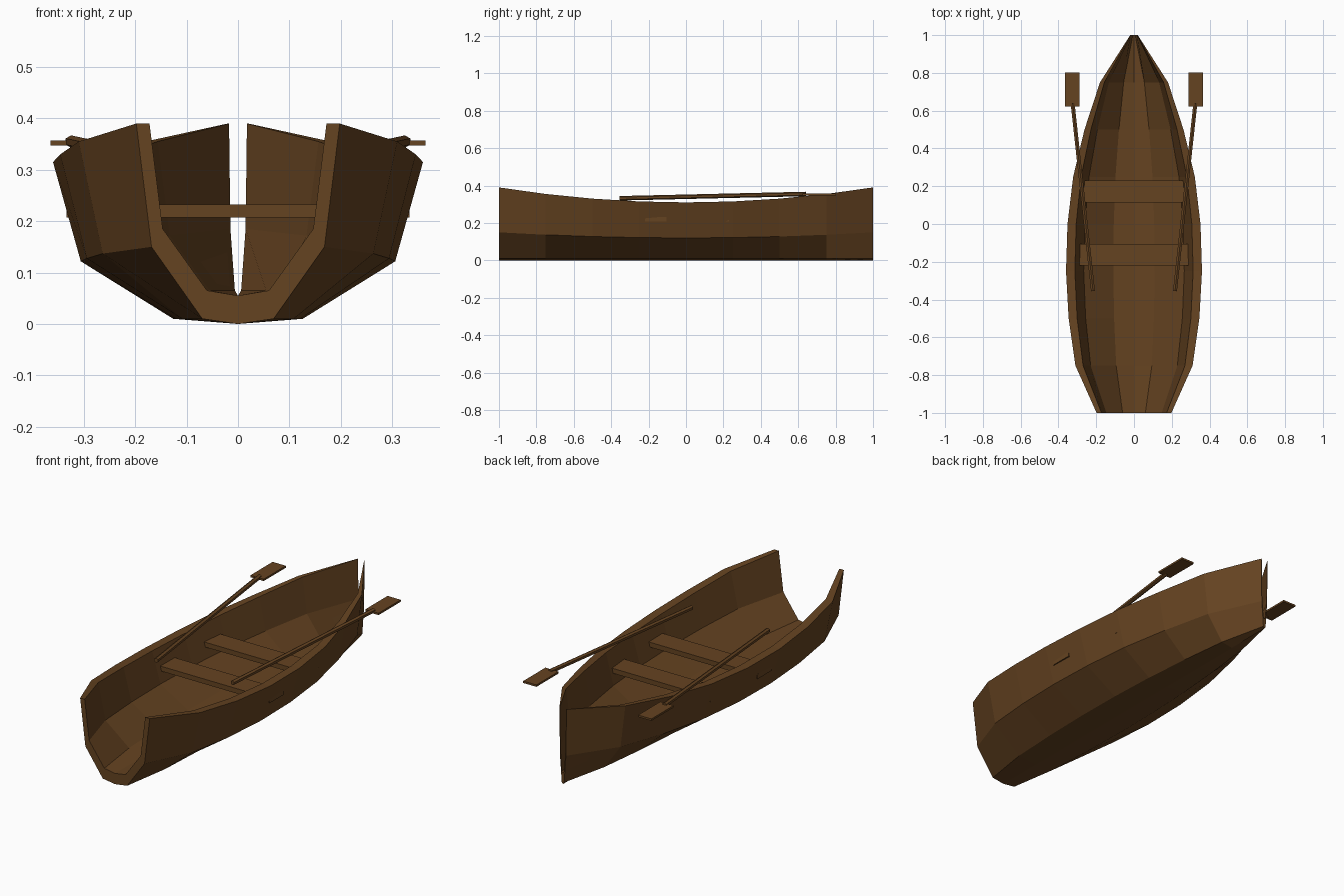
import bpy, bmesh
from mathutils import Vector

if "Cube" in bpy.data.objects:
    bpy.data.objects.remove(bpy.data.objects["Cube"])

wood = bpy.data.materials.new("dark brown wood")
wood.diffuse_color = (0.13, 0.056, 0.015, 1)
wood.use_nodes = True
wood.node_tree.nodes["Principled BSDF"].inputs["Base Color"].default_value = wood.diffuse_color


def finish(bm, name):
    bmesh.ops.recalc_face_normals(bm, faces=bm.faces)
    me = bpy.data.meshes.new(name)
    bm.to_mesh(me)
    bm.free()
    me.materials.append(wood)
    ob = bpy.data.objects.new(name, me)
    bpy.context.collection.objects.link(ob)
    return ob


def box(name, center, size):
    bm = bmesh.new()
    bmesh.ops.create_cube(bm, size=1)
    for v in bm.verts:
        v.co = Vector([c + a * s for c, a, s in zip(center, v.co, size)])
    return finish(bm, name)


# Hull: closed U-shaped section lofted along y, open at both ends
half_widths = [0.198, 0.31, 0.346, 0.36, 0.352, 0.322, 0.262, 0.18, 0.02]


def section(y, w):
    zg, zc = 0.31 + 0.08 * y * y, 0.12 + 0.03 * y * y
    i = 0.87
    outer = [(w, zg), (0.85 * w, zc), (0.35 * w, 0.01), (0, 0)]
    inner = [(i * w, zg), (0.85 * i * w, zc + 0.035), (0.35 * i * w, 0.065), (0, 0.055)]
    loop = outer + [(-x, z) for x, z in outer[-2::-1]]
    loop += [(-x, z) for x, z in inner] + inner[-2::-1]
    return [(x, y, z) for x, z in loop]


bm = bmesh.new()
rings = [[bm.verts.new(p) for p in section(-1 + 0.25 * k, w)]
         for k, w in enumerate(half_widths)]
n = len(rings[0])
for a, b in zip(rings, rings[1:]):
    for j in range(n):
        k = (j + 1) % n
        bm.faces.new((a[j], a[k], b[k], b[j]))
# end rims between outer and inner skins
for r in (rings[0], rings[-1]):
    for j in range(6):
        bm.faces.new((r[j], r[j + 1], r[12 - j], r[13 - j]))
finish(bm, "hull")

# Seats, ends just breaking through the hull sides
box("rear_seat", (0, -0.163, 0.22), (0.668, 0.115, 0.025))
box("front_seat", (0, 0.172, 0.22), (0.6, 0.115, 0.025))

# Oars: thin shaft and flat blade on each side
for s, side in ((-1, "left"), (1, "right")):
    p, q = Vector((s * 0.217, -0.355, 0.332)), Vector((s * 0.325, 0.64, 0.355))
    d = q - p
    bm = bmesh.new()
    bmesh.ops.create_cone(bm, cap_ends=True, segments=6, radius1=0.012,
                          radius2=0.012, depth=d.length)
    bm.transform(d.to_track_quat('Z', 'Y').to_matrix().to_4x4())
    bmesh.ops.translate(bm, verts=bm.verts, vec=(p + q) / 2)
    finish(bm, side + "_oar_shaft")
    box(side + "_oar_blade", (s * 0.327, 0.712, 0.352), (0.075, 0.18, 0.01))
